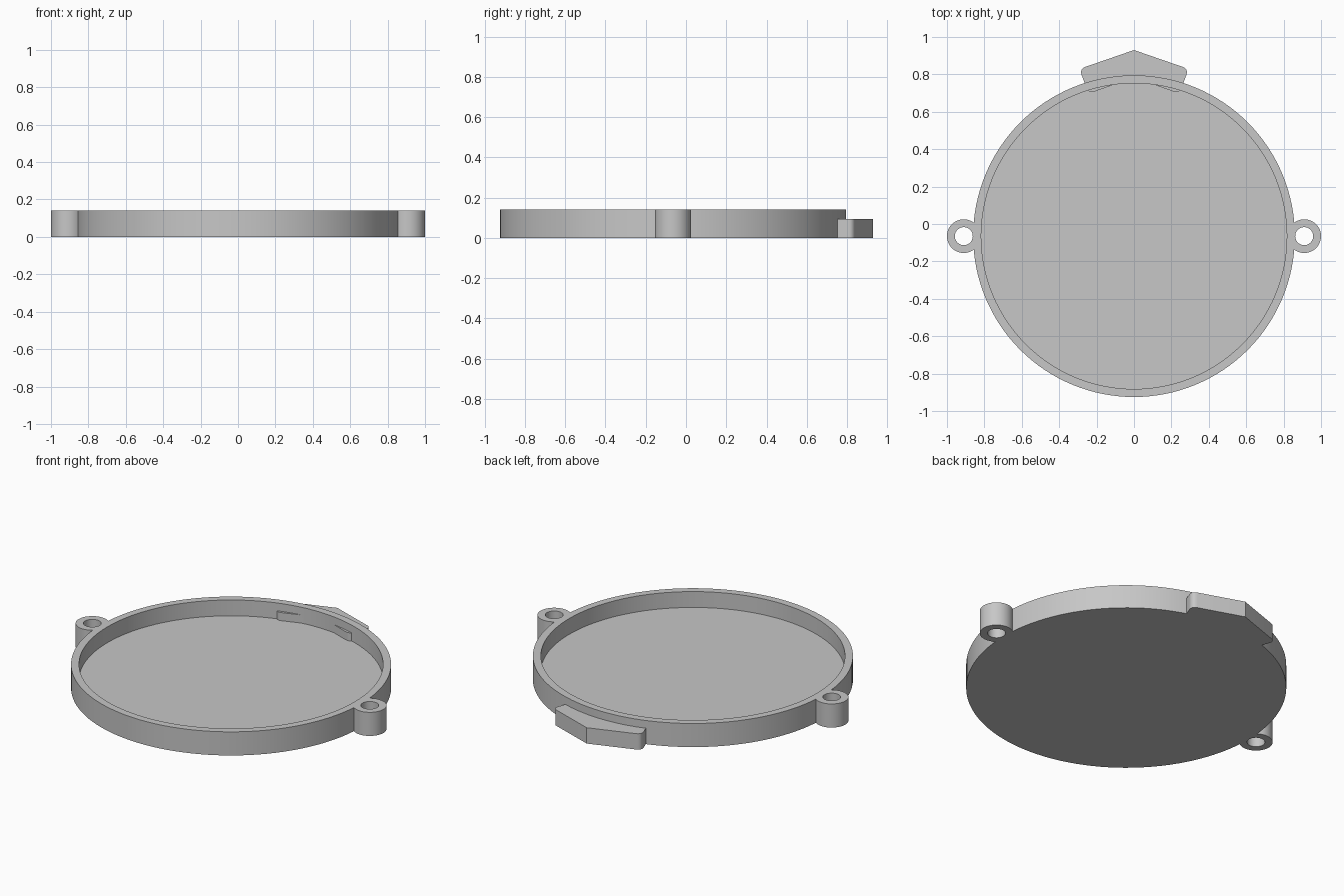
import bpy
import bmesh
import math
from mathutils import Vector

cube = bpy.data.objects.get("Cube")
if cube:
    bpy.data.objects.remove(cube, do_unlink=True)

CENTRE_Y = -0.065
HEIGHT = 0.14
OUTER, INNER, FLOOR = 0.86, 0.817, 0.046
LUG_X, LUG_RADIUS, HOLE_RADIUS = 0.91, 0.09, 0.048
TAB_HEIGHT = 0.094

grey = bpy.data.materials.new("plain grey")
grey.use_nodes = True
colour = (0.57, 0.57, 0.57, 1)
grey.diffuse_color = colour
grey.node_tree.nodes["Principled BSDF"].inputs["Base Color"].default_value = colour


def circle(radius, x=0.0, y=CENTRE_Y, count=48):
    return [(x + radius * math.cos(2 * math.pi * i / count),
             y + radius * math.sin(2 * math.pi * i / count)) for i in range(count)]


def prism(name, outline, z0, z1):
    """Extrude a counter-clockwise outline from z0 to z1."""
    bm = bmesh.new()
    base = bm.faces.new([bm.verts.new((x, y, z0)) for x, y in outline])
    top = bmesh.ops.extrude_face_region(bm, geom=[base], use_keep_orig=True)
    moved = [v for v in top["geom"] if isinstance(v, bmesh.types.BMVert)]
    bmesh.ops.translate(bm, verts=moved, vec=(0, 0, z1 - z0))
    bmesh.ops.recalc_face_normals(bm, faces=bm.faces)
    mesh = bpy.data.meshes.new(name)
    bm.to_mesh(mesh)
    bm.free()
    mesh.materials.append(grey)
    obj = bpy.data.objects.new(name, mesh)
    bpy.context.collection.objects.link(obj)
    return obj


def combine(target, other, operation):
    """Apply a boolean and remove the helper."""
    other.hide_render = True
    mod = target.modifiers.new("join", 'BOOLEAN')
    mod.object = other
    mod.operation = operation
    mod.solver = 'EXACT'
    bpy.context.view_layer.objects.active = target
    bpy.ops.object.modifier_apply(modifier=mod.name)
    bpy.data.objects.remove(other, do_unlink=True)


def rounded(points, radii, steps=6):
    """Round each corner with a curve starting the given distance from it."""
    result = []
    for i, r in enumerate(radii):
        p = Vector(points[i])
        if r == 0:
            result.append(tuple(p))
            continue
        a = p + (Vector(points[i - 1]) - p).normalized() * r
        b = p + (Vector(points[(i + 1) % len(points)]) - p).normalized() * r
        for s in range(steps + 1):
            t = s / steps
            result.append(tuple(a * (1 - t) ** 2 + p * 2 * t * (1 - t) + b * t * t))
    return result


# Round shallow tray
tray = prism("tray", circle(OUTER, count=128), 0, HEIGHT)

# Screw lugs on both sides
for side in (-1, 1):
    combine(tray, prism("lug", circle(LUG_RADIUS, side * LUG_X), 0, HEIGHT), 'UNION')

# Chevron tab at the back, its ends passing through the wall
right_half = [(0.243, 0.697), (0.292, 0.829)]
chevron = [(0, 0.783), *right_half, (0, 0.93)]
chevron += [(-x, y) for x, y in reversed(right_half)]
tab = prism("tab", rounded(chevron, [0, 0.035, 0.035, 0, 0.035, 0.035]), 0, TAB_HEIGHT)

# Hollow the tray before adding the tab so the tab ends show inside
combine(tray, prism("hollow", circle(INNER, count=128), FLOOR, HEIGHT + 0.1), 'DIFFERENCE')
combine(tray, tab, 'UNION')

# Screw holes
for side in (-1, 1):
    combine(tray, prism("hole", circle(HOLE_RADIUS, side * LUG_X), -0.1, HEIGHT + 0.1),
            'DIFFERENCE')

bpy.ops.object.select_all(action='DESELECT')
tray.select_set(True)
bpy.context.view_layer.objects.active = tray
bpy.ops.object.shade_smooth_by_angle(angle=math.radians(30))
